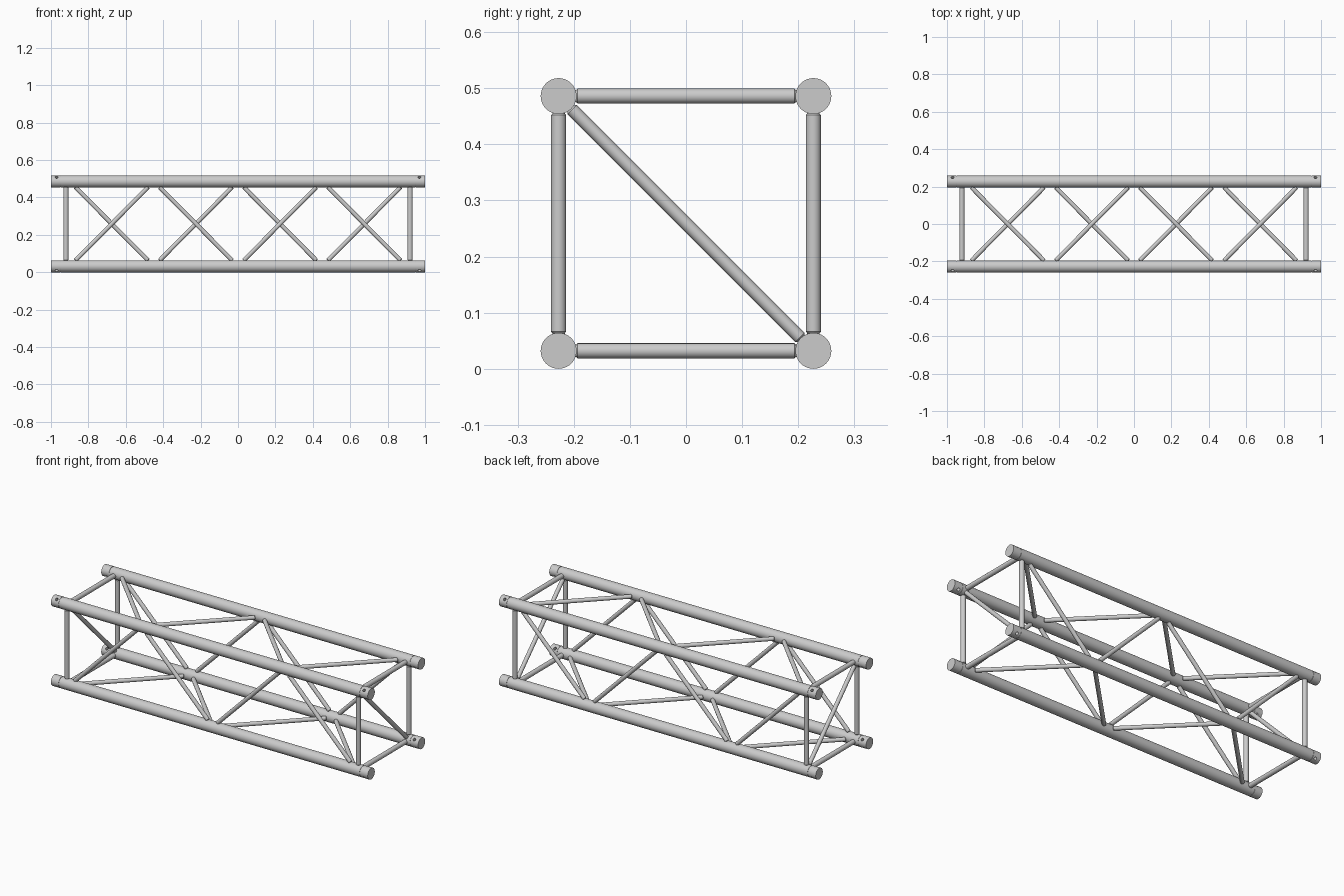
import bpy, bmesh, math
from mathutils import Vector, Matrix

if "Cube" in bpy.data.objects:
    bpy.data.objects.remove(bpy.data.objects["Cube"])

H = 0.227            # half spacing between chord axes
ZC = 0.259           # height of the truss axis
R = 0.032            # chord radius
NODES = [-0.9, -0.45, 0.0, 0.45, 0.9]

grey = bpy.data.materials.new("aluminium_grey")
grey.diffuse_color = (0.6, 0.6, 0.6, 1)
grey.use_nodes = True
grey.node_tree.nodes["Principled BSDF"].inputs["Base Color"].default_value = grey.diffuse_color


def lathe(name, start, end, profile, segs):
    """Solid of revolution along start-end; profile = (distance, radius) rings."""
    axis = (end - start).normalized()
    rot = axis.to_track_quat('Z', 'Y').to_matrix()
    bm = bmesh.new()
    rings = []
    for d, r in profile:
        rings.append([bm.verts.new(start + rot @ Vector((
            r * math.cos(2 * math.pi * i / segs),
            r * math.sin(2 * math.pi * i / segs), d))) for i in range(segs)])
    for a, b in zip(rings, rings[1:]):
        for i in range(segs):
            j = (i + 1) % segs
            bm.faces.new((a[i], a[j], b[j], b[i]))
    bm.faces.new(rings[0][::-1])
    bm.faces.new(rings[-1])
    bmesh.ops.recalc_face_normals(bm, faces=bm.faces)
    me = bpy.data.meshes.new(name)
    bm.to_mesh(me)
    bm.free()
    me.materials.append(grey)
    ob = bpy.data.objects.new(name, me)
    bpy.context.collection.objects.link(ob)
    return ob


def smooth(ob):
    bpy.ops.object.select_all(action='DESELECT')
    ob.select_set(True)
    bpy.context.view_layer.objects.active = ob
    bpy.ops.object.shade_smooth_by_angle(angle=math.radians(35))


def brace(name, a, b, r, trim):
    """Tube between two chord axes, trimmed at both ends, with eased end edges."""
    a, b = Vector(a), Vector(b)
    d = (b - a).normalized()
    a, b = a + d * trim, b - d * trim
    n = (b - a).length
    e = 0.003
    smooth(lathe(name, a, b, [(0, r - e), (e, r), (n - e, r), (n, r - e)], 20))


def corner(x, sy, sz):
    return (x, sy * H, ZC + sz * H)


# Four chords with a groove marking each end connector and a diagonal pin hole
g = R - 0.002
for sy, yn in ((-1, "front"), (1, "back")):
    for sz, zn in ((-1, "bottom"), (1, "top")):
        prof = [(0, R), (0.048, R), (0.048, g), (0.052, g), (0.052, R),
                (1.948, R), (1.948, g), (1.952, g), (1.952, R), (2, R)]
        chord = lathe(f"{zn}_{yn}_chord", Vector(corner(-1, sy, sz)),
                      Vector(corner(1, sy, sz)), prof, 40)
        for x in (-0.97, 0.97):
            c = Vector(corner(x, sy, sz))
            out = Vector((0, sy, sz)).normalized() * 0.06
            pin = lathe("pin_hole_cutter", c - out, c + out,
                        [(0, 0.008), (0.12, 0.008)], 16)
            pin.hide_render = True
            pin.hide_set(True)
            mod = chord.modifiers.new("pin_hole", 'BOOLEAN')
            mod.operation = 'DIFFERENCE'
            mod.solver = 'EXACT'
            mod.object = pin
            bpy.ops.object.select_all(action='DESELECT')
            bpy.context.view_layer.objects.active = chord
            bpy.ops.object.modifier_apply(modifier=mod.name)
            bpy.data.objects.remove(pin)
        smooth(chord)

# Corner loop around the section, used for the end frames and four faces
loop = [(-1, -1), (1, -1), (1, 1), (-1, 1)]
sides = ["bottom", "back", "top", "front"]

# End frames: a square of tubes and one diagonal
for x, xn in ((-0.92, "left"), (0.92, "right")):
    for k, side in enumerate(sides):
        brace(f"{xn}_{side}_frame_tube", corner(x, *loop[k]),
              corner(x, *loop[(k + 1) % 4]), 0.0135, 0.031)
    brace(f"{xn}_frame_diagonal", corner(x, -1, 1), corner(x, 1, -1), 0.0115, 0.031)

# Zigzag lacing: front-bottom and back-top chords share the even nodes
for k, side in enumerate(sides):
    p, q = loop[k], loop[(k + 1) % 4]
    even, odd = (p, q) if p[0] == p[1] * 1 else (q, p)
    # even nodes lie where y and z signs agree
    for i in range(4):
        ends = [corner(NODES[n], *(even if n % 2 == 0 else odd)) for n in (i, i + 1)]
        brace(f"{side}_lacing_{i + 1}", ends[0], ends[1], 0.0115, 0.043)
